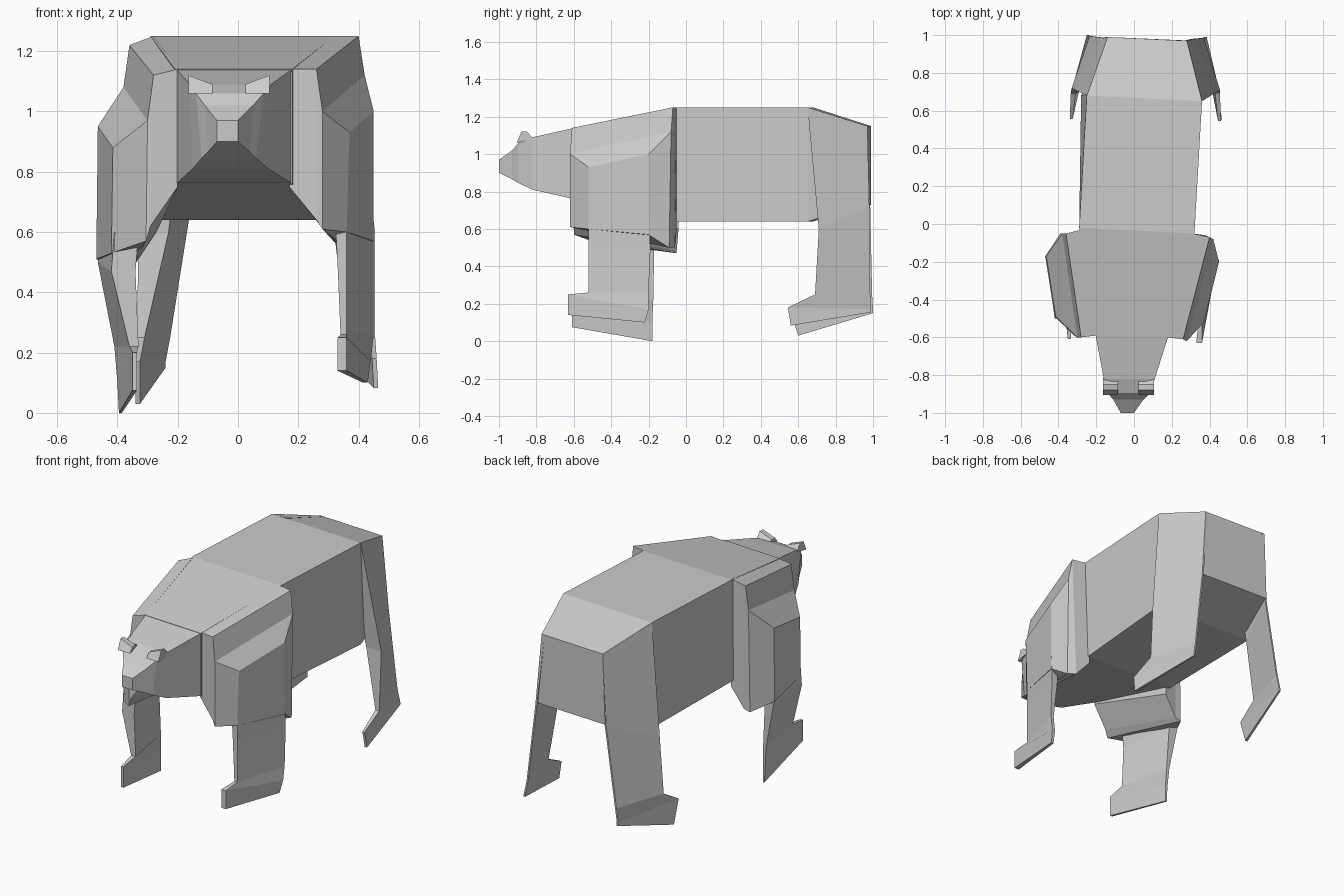
import bpy, bmesh


def loft(name, rings):
    """Skin a list of equal-length rings and cap both ends."""
    bm = bmesh.new()
    vs = [[bm.verts.new(p) for p in r] for r in rings]
    n = len(rings[0])
    for a, b in zip(vs, vs[1:]):
        for i in range(n):
            j = (i + 1) % n
            bm.faces.new((a[i], a[j], b[j], b[i]))
    bm.faces.new(vs[0])
    bm.faces.new(vs[-1])
    bmesh.ops.recalc_face_normals(bm, faces=bm.faces)
    me = bpy.data.meshes.new(name)
    bm.to_mesh(me)
    bm.free()
    ob = bpy.data.objects.new(name, me)
    bpy.context.collection.objects.link(ob)
    return ob


def section(y, tl, tr, zt, bl, br, zb, skew=0.0):
    """Four-sided body section: top and bottom edges at station y."""
    return [(tl, y + skew, zt), (tr, y - skew, zt),
            (br, y - skew, zb), (bl, y + skew, zb)]


def leg(name, side, levels):
    """Tapered thin leg: (front point, back point, front and back thickness)."""
    rings = []
    for f, b, tf, tb in levels:
        rings.append([f, b, (b[0] - side * tb, b[1], b[2]),
                      (f[0] - side * tf, f[1], f[2])])
    loft(name, rings)


# Torso from rump to chest
loft("torso", [
    section(0.98, -0.14, 0.28, 1.15, -0.155, 0.315, 0.73, 0.01),
    section(0.665, -0.25, 0.36, 1.25, -0.28, 0.36, 0.64, 0.015),
    section(-0.035, -0.29, 0.32, 1.25, -0.29, 0.30, 0.64, 0.015),
    section(-0.60, -0.21, 0.18, 1.14, -0.21, 0.18, 0.76, 0.01),
])

# Neck, head and snout
loft("head", [
    section(-0.59, -0.205, 0.18, 1.14, -0.205, 0.18, 0.76, 0.01),
    section(-0.82, -0.16, 0.11, 1.09, -0.15, 0.10, 0.81),
    section(-0.895, -0.14, 0.085, 1.06, -0.12, 0.06, 0.845),
    section(-0.93, -0.11, 0.05, 1.02, -0.10, 0.04, 0.865),
    section(-1.0, -0.07, 0.0, 0.97, -0.07, 0.0, 0.90),
])

# Ears
for side, name in ((-1, "ear_left"), (1, "ear_right")):
    rings = []
    for d, top in ((0.055, 1.09), (0.135, 1.12)):
        x = -0.03 + side * d
        rings.append([(x, -0.905, 1.06), (x, -0.88, top),
                      (x, -0.85, top), (x, -0.815, 1.08)])
    loft(name, rings)

# Shoulders: rings of front-top, back-top, back-bottom, front-bottom
loft("shoulder_right", [
    [(0.17, -0.60, 1.14), (0.31, -0.05, 1.25), (0.29, -0.05, 0.60), (0.17, -0.60, 0.75)],
    [(0.26, -0.61, 1.14), (0.40, -0.07, 1.25), (0.38, -0.06, 0.50), (0.26, -0.61, 0.64)],
    [(0.28, -0.62, 1.00), (0.42, -0.08, 1.12), (0.42, -0.09, 0.50), (0.28, -0.62, 0.61)],
    [(0.37, -0.52, 0.93), (0.45, -0.20, 1.00), (0.45, -0.20, 0.57), (0.36, -0.52, 0.60)],
])
loft("shoulder_left", [
    [(-0.20, -0.59, 1.14), (-0.28, -0.03, 1.25), (-0.27, -0.04, 0.60), (-0.20, -0.59, 0.75)],
    [(-0.28, -0.60, 1.12), (-0.36, -0.05, 1.22), (-0.35, -0.05, 0.48), (-0.29, -0.60, 0.62)],
    [(-0.30, -0.60, 0.97), (-0.38, -0.05, 1.08), (-0.39, -0.05, 0.47), (-0.305, -0.60, 0.57)],
    [(-0.415, -0.49, 0.88), (-0.465, -0.17, 0.95), (-0.47, -0.17, 0.51), (-0.42, -0.49, 0.53)],
])

# Front legs
leg("front_leg_right", 1, [
    ((0.36, -0.52, 0.68), (0.45, -0.20, 0.68), 0.04, 0.06),
    ((0.36, -0.52, 0.50), (0.45, -0.19, 0.50), 0.03, 0.04),
    ((0.36, -0.52, 0.26), (0.45, -0.20, 0.26), 0.02, 0.02),
    ((0.36, -0.63, 0.25), (0.44, -0.20, 0.17), 0.03, 0.02),
    ((0.36, -0.63, 0.14), (0.43, -0.22, 0.10), 0.03, 0.015),
])
leg("front_leg_left", -1, [
    ((-0.41, -0.50, 0.60), (-0.465, -0.17, 0.60), 0.08, 0.08),
    ((-0.42, -0.50, 0.47), (-0.465, -0.17, 0.50), 0.08, 0.06),
    ((-0.36, -0.50, 0.22), (-0.41, -0.175, 0.22), 0.03, 0.02),
    ((-0.35, -0.61, 0.20), (-0.40, -0.18, 0.10), 0.015, 0.015),
    ((-0.35, -0.61, 0.075), (-0.395, -0.18, 0.0), 0.015, 0.01),
])

# Rear legs flowing out of the hips
leg("rear_leg_right", 1, [
    ((0.36, 0.65, 1.25), (0.28, 0.97, 1.15), 0.10, 0.02),
    ((0.455, 0.71, 0.60), (0.315, 0.98, 0.72), 0.10, 0.01),
    ((0.455, 0.69, 0.25), (0.37, 0.985, 0.25), 0.025, 0.01),
    ((0.46, 0.545, 0.18), (0.385, 0.99, 0.17), 0.015, 0.01),
    ((0.465, 0.56, 0.083), (0.385, 0.99, 0.155), 0.015, 0.01),
])
leg("rear_leg_left", -1, [
    ((-0.25, 0.68, 1.25), (-0.14, 0.99, 1.15), 0.10, 0.02),
    ((-0.33, 0.72, 0.60), (-0.16, 0.985, 0.72), 0.10, 0.01),
    ((-0.335, 0.69, 0.25), (-0.235, 0.995, 0.25), 0.025, 0.01),
    ((-0.34, 0.555, 0.17), (-0.25, 1.0, 0.17), 0.015, 0.01),
    ((-0.34, 0.60, 0.03), (-0.25, 1.0, 0.15), 0.015, 0.01),
])
